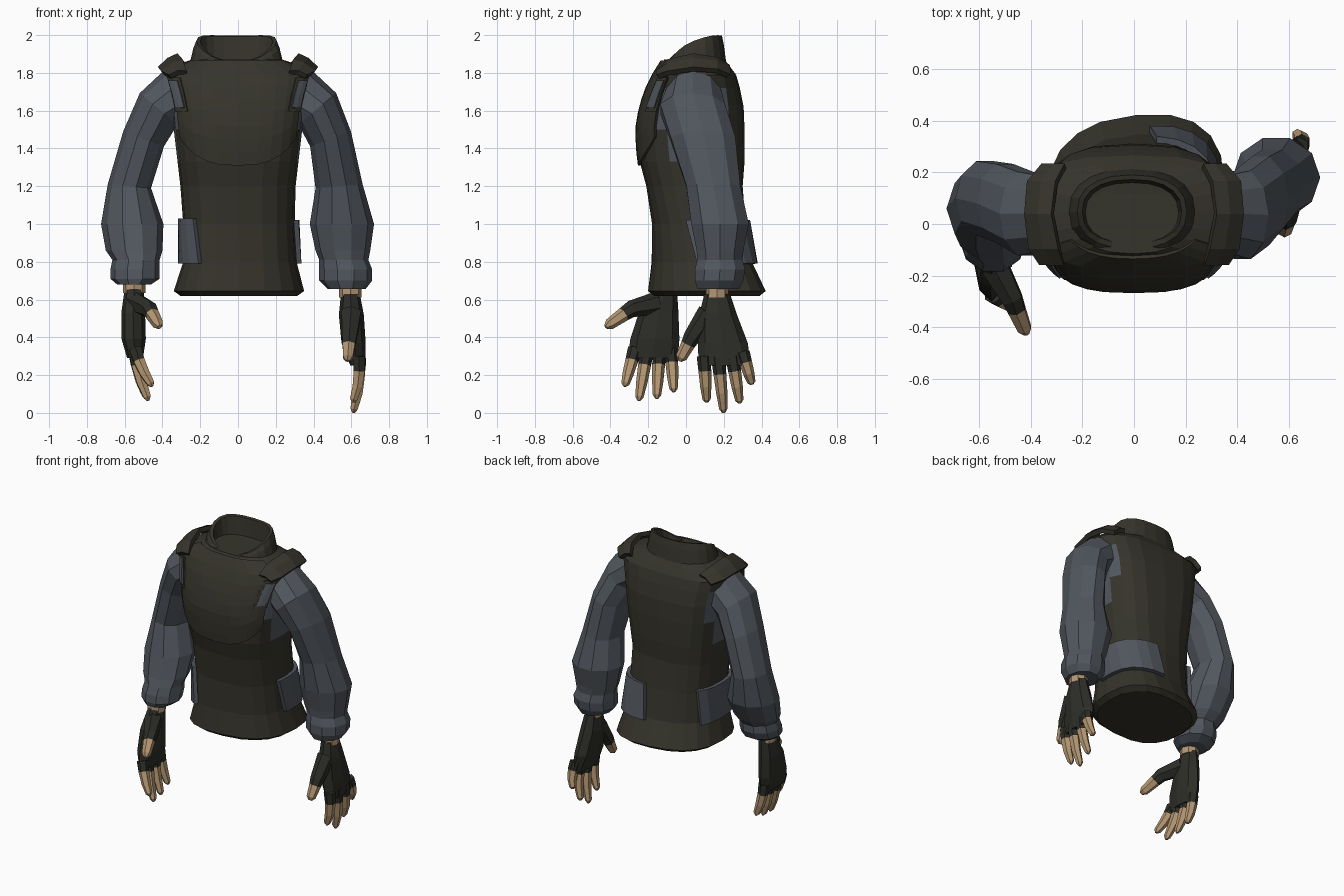
import bpy, bmesh
from math import sin, cos, radians, pi, copysign
from mathutils import Vector

cube = bpy.data.objects.get("Cube")
if cube:
    bpy.data.objects.remove(cube)


def material(name, r, g, b):
    m = bpy.data.materials.new(name)
    m.use_nodes = True
    m.diffuse_color = (r, g, b, 1)
    bsdf = m.node_tree.nodes["Principled BSDF"]
    bsdf.inputs["Base Color"].default_value = (r, g, b, 1)
    bsdf.inputs["Roughness"].default_value = 0.9
    return m


OLIVE = material("dark olive cloth", 0.036, 0.034, 0.024)
GREY = material("blue grey cloth", 0.083, 0.095, 0.112)
GLOVE = material("black glove", 0.026, 0.027, 0.021)
SKIN = material("skin", 0.46, 0.31, 0.17)


def loft(name, rings, mats, rule=None, closed=True, thickness=0):
    """Skin a list of rings; rule(face centre, ring number) picks the material."""
    bm = bmesh.new()
    vs = [[bm.verts.new(p) for p in ring] for ring in rings]
    n = len(vs[0])
    for i in range(len(vs) - 1):
        for j in range(n if closed else n - 1):
            k = (j + 1) % n
            f = bm.faces.new((vs[i][j], vs[i][k], vs[i + 1][k], vs[i + 1][j]))
            if rule:
                f.material_index = rule(f.calc_center_median(), i)
    if closed:
        first, last = bm.faces.new(vs[0]), bm.faces.new(vs[-1])
        if rule:
            first.material_index = rule(first.calc_center_median(), 0)
            last.material_index = rule(last.calc_center_median(), len(vs) - 2)
    bmesh.ops.recalc_face_normals(bm, faces=bm.faces)
    mesh = bpy.data.meshes.new(name)
    bm.to_mesh(mesh)
    bm.free()
    for m in mats:
        mesh.materials.append(m)
    ob = bpy.data.objects.new(name, mesh)
    bpy.context.collection.objects.link(ob)
    if thickness:
        mod = ob.modifiers.new("thickness", "SOLIDIFY")
        mod.thickness = thickness
        mod.offset = 0
    return ob


# Torso sections: height, centre x, half width, front y, back y, roundness
SECTIONS = [
    (0.645, 0.005, 0.345, -0.20, 0.42, 0.8), (0.80, 0.01, 0.30, -0.18, 0.345, 0.75),
    (1.0, 0.005, 0.295, -0.18, 0.315, 0.75), (1.2, 0, 0.305, -0.21, 0.30, 0.75),
    (1.33, 0, 0.32, -0.245, 0.31, 0.72), (1.5, 0, 0.34, -0.255, 0.31, 0.67),
    (1.62, 0, 0.355, -0.235, 0.305, 0.67), (1.72, 0, 0.375, -0.20, 0.285, 0.67),
    (1.79, 0, 0.395, -0.165, 0.265, 0.67), (1.83, 0, 0.36, -0.14, 0.235, 0.72),
    (1.87, -0.005, 0.24, -0.115, 0.205, 0.85)]


def section(z):
    for a, b in zip(SECTIONS, SECTIONS[1:]):
        if z <= b[0]:
            t = (z - a[0]) / (b[0] - a[0])
            return [p + (q - p) * t for p, q in zip(a, b)]
    return SECTIONS[-1]


def oval(angle, cx, hw, y0, y1, power, off=0):
    c, s = cos(angle), sin(angle)
    x = cx + (hw + off) * copysign(abs(c) ** power, c)
    y = (y0 + y1) / 2 + ((y1 - y0) / 2 + off) * copysign(abs(s) ** power, s)
    return x, y


def surface(deg, z, off=0):
    """Point on the torso; the waist is skewed a little towards the left back."""
    x, y = oval(radians(deg), *section(z)[1:], off)
    return Vector((x, y + 0.1 * x * min(1, max(0, (1.2 - z) / 0.4)), z))


def patch(name, a0, a1, low, high, off, thickness, mat, cols=6, rows=3, lean=0):
    """Curved plate lying on the torso; low(u) gives its bottom edge."""
    grid = []
    for r in range(rows + 1):
        row = []
        for c in range(cols + 1):
            u = c / cols
            z = low(u) + (high - low(u)) * r / rows
            row.append(surface(a0 + (a1 - a0) * u + lean * (1 - r / rows), z, off))
        grid.append(row)
    return loft(name, grid, [mat], closed=False, thickness=thickness)


# Vest body with grey shirt showing at the armholes
STEPS = 20
body = [[surface(360 * j / STEPS, s[0]) for j in range(STEPS)] for s in SECTIONS]
body.insert(0, [Vector((p.x * 0.9, 0.11 + (p.y - 0.11) * 0.9, 0.62)) for p in body[0]])


def armhole(c, i):
    reach = 0.87 if c.z > 1.45 else 0.93
    return int(1.34 < c.z < 1.74 and abs(c.x) > reach * section(c.z)[2])


loft("vest_body", body, [OLIVE, GREY], armhole)


# Collar: sloping rim, rolled in to a sunken floor
def collar_ring(hw, y0, y1, lift):
    ring = []
    for j in range(STEPS):
        a = 2 * pi * j / STEPS
        t = sin(a)
        z = 1.93 + 0.068 * t + 0.042 * (1 - t * t)
        ring.append((*oval(a, -0.008, hw, y0, y1, 0.85), 1.84 + (z - 1.84) * lift))
    return ring


loft("collar", [collar_ring(0.25, -0.125, 0.215, 0),
                collar_ring(0.228, -0.11, 0.20, 0.7),
                collar_ring(0.212, -0.095, 0.19, 1),
                collar_ring(0.192, -0.075, 0.172, 0.97),
                collar_ring(0.18, -0.07, 0.16, 0.2)], [OLIVE])

# Chest panel with a curved lower edge, strap patches, waist pouches
patch("chest_panel", 213, 327, lambda u: 1.31 + 0.15 * (2 * u - 1) ** 2,
      1.86, 0.006, 0.018, OLIVE, cols=10, rows=8)
for side, mid, lean in (("left", 321, -3), ("right", 219, 3)):
    patch(side + "_strap_frame", mid - 10, mid + 10, lambda u: 1.595, 1.775,
          0.014, 0.014, OLIVE, cols=2, rows=2, lean=lean)
    patch(side + "_strap_patch", mid - 7, mid + 7, lambda u: 1.615, 1.76,
          0.023, 0.008, GREY, cols=2, rows=2, lean=lean)
patch("left_pouch", -12, 80, lambda u: 0.79, 1.02, 0.012, 0.026, GREY, rows=1, lean=5)
patch("right_pouch", 141, 226, lambda u: 0.79, 1.03, 0.012, 0.026, GREY, rows=1, lean=8)

# Shoulder pads: inner x, inner z, outer x, outer z along y
PAD = [(-0.15, 0.27, 1.80, 0.36, 1.78), (-0.09, 0.29, 1.86, 0.40, 1.80),
       (0.04, 0.315, 1.89, 0.415, 1.82), (0.16, 0.30, 1.87, 0.405, 1.81),
       (0.225, 0.265, 1.83, 0.35, 1.785)]
for side, s in (("left", 1), ("right", -1)):
    loft(side + "_shoulder_pad",
         [[(s * xi, y, zi), (s * (xi + xo) / 2, y, (zi + zo) / 2 + 0.012), (s * xo, y, zo)]
          for y, xi, zi, xo, zo in PAD], [OLIVE], closed=False, thickness=0.03)


# Sleeves: centre x, y, z, radius x, radius y, tilt
def sleeve(name, s, stations):
    rings = []
    for x, y, z, rx, ry, tilt in stations:
        t = radians(tilt)
        rings.append([(s * (x + rx * cos(a) * cos(t)), y + ry * sin(a), z + rx * cos(a) * sin(t))
                      for a in [2 * pi * j / 10 for j in range(10)]])
    loft(name, rings, [GREY])


sleeve("left_sleeve", 1, [
    (0.32, 0.04, 1.68, 0.15, 0.15, 60), (0.42, 0.035, 1.61, 0.13, 0.18, 40),
    (0.49, 0.09, 1.45, 0.115, 0.18, 20), (0.535, 0.145, 1.2, 0.125, 0.15, 5),
    (0.55, 0.18, 1.0, 0.17, 0.16, 0), (0.555, 0.18, 0.86, 0.145, 0.13, 0),
    (0.56, 0.18, 0.81, 0.13, 0.125, 0), (0.57, 0.18, 0.76, 0.14, 0.14, 0),
    (0.57, 0.175, 0.70, 0.14, 0.135, 0), (0.575, 0.17, 0.655, 0.10, 0.115, 0)])
sleeve("right_sleeve", -1, [
    (0.32, 0.04, 1.68, 0.15, 0.15, 60), (0.42, 0.04, 1.61, 0.13, 0.17, 40),
    (0.50, 0.08, 1.45, 0.115, 0.16, 20), (0.575, 0.10, 1.2, 0.115, 0.15, 5),
    (0.56, 0.06, 1.0, 0.165, 0.165, 0), (0.55, 0.0, 0.86, 0.15, 0.145, 0),
    (0.54, -0.035, 0.81, 0.125, 0.13, 0), (0.545, -0.045, 0.76, 0.13, 0.14, 0),
    (0.545, -0.06, 0.71, 0.13, 0.13, 0), (0.55, -0.085, 0.68, 0.09, 0.095, 0)])


# Hands
def tube(name, points, radii, skin_from, sides=6):
    """Tapered digit, gloved up to segment skin_from."""
    pts = [Vector(p) for p in points]
    rings = []
    for i, p in enumerate(pts):
        d = (pts[min(i + 1, len(pts) - 1)] - pts[max(i - 1, 0)]).normalized()
        u = d.cross(Vector((1, 0, 0))).normalized()
        v = d.cross(u)
        rings.append([p + radii[i] * (u * cos(2 * pi * j / sides) + v * sin(2 * pi * j / sides))
                      for j in range(sides)])
    loft(name, rings, [GLOVE, SKIN], lambda c, i: int(i >= skin_from))


def hand(side, palm, fingers, thumb, bulge):
    rings = [[(x + rx * cos(a), y + ry * sin(a), z) for a in [2 * pi * j / 8 for j in range(8)]]
             for x, y, z, rx, ry in palm]
    loft(side + "_glove_palm", rings, [GLOVE])
    w = Vector(palm[0][:3])
    tube(side + "_wrist", [w + Vector((0, 0, 0.07)), w - Vector((0, 0, 0.02))],
         [0.06, 0.06], 0, 8)
    for name, (base, tip) in zip(("index", "middle", "ring", "little"), fingers):
        a, b = Vector(base), Vector(tip)
        out = Vector((bulge, 0, 0))
        tube(side + "_" + name + "_finger",
             [a, a.lerp(b, 0.32) + out, a.lerp(b, 0.65) + out, a.lerp(b, 0.93), b],
             [0.038, 0.034, 0.03, 0.022, 0.008], 1)
    a, b, c = [Vector(p) for p in thumb]
    tube(side + "_thumb", [a, b, b.lerp(c, 0.3), b.lerp(c, 0.85), c],
         [0.06, 0.045, 0.038, 0.03, 0.012], 2)


hand("left",
     [(0.595, 0.165, 0.63, 0.05, 0.068), (0.60, 0.17, 0.52, 0.066, 0.10),
      (0.612, 0.195, 0.37, 0.064, 0.132), (0.635, 0.205, 0.25, 0.04, 0.138)],
     [((0.64, 0.095, 0.30), (0.61, 0.11, 0.055)), ((0.64, 0.17, 0.30), (0.612, 0.20, 0.0)),
      ((0.64, 0.245, 0.30), (0.615, 0.285, 0.05)), ((0.64, 0.30, 0.32), (0.63, 0.35, 0.15))],
     [(0.60, 0.12, 0.53), (0.59, 0.03, 0.40), (0.58, -0.035, 0.275)], 0.012)
hand("right",
     [(-0.55, -0.11, 0.655, 0.05, 0.062), (-0.555, -0.145, 0.53, 0.063, 0.105),
      (-0.552, -0.165, 0.39, 0.064, 0.13), (-0.545, -0.175, 0.29, 0.042, 0.132)],
     [((-0.545, -0.27, 0.34), (-0.455, -0.325, 0.14)), ((-0.55, -0.205, 0.34), (-0.475, -0.25, 0.065)),
      ((-0.55, -0.14, 0.34), (-0.485, -0.155, 0.075)), ((-0.55, -0.08, 0.34), (-0.495, -0.065, 0.11))],
     [(-0.54, -0.16, 0.58), (-0.47, -0.29, 0.55), (-0.415, -0.425, 0.455)], -0.008)
